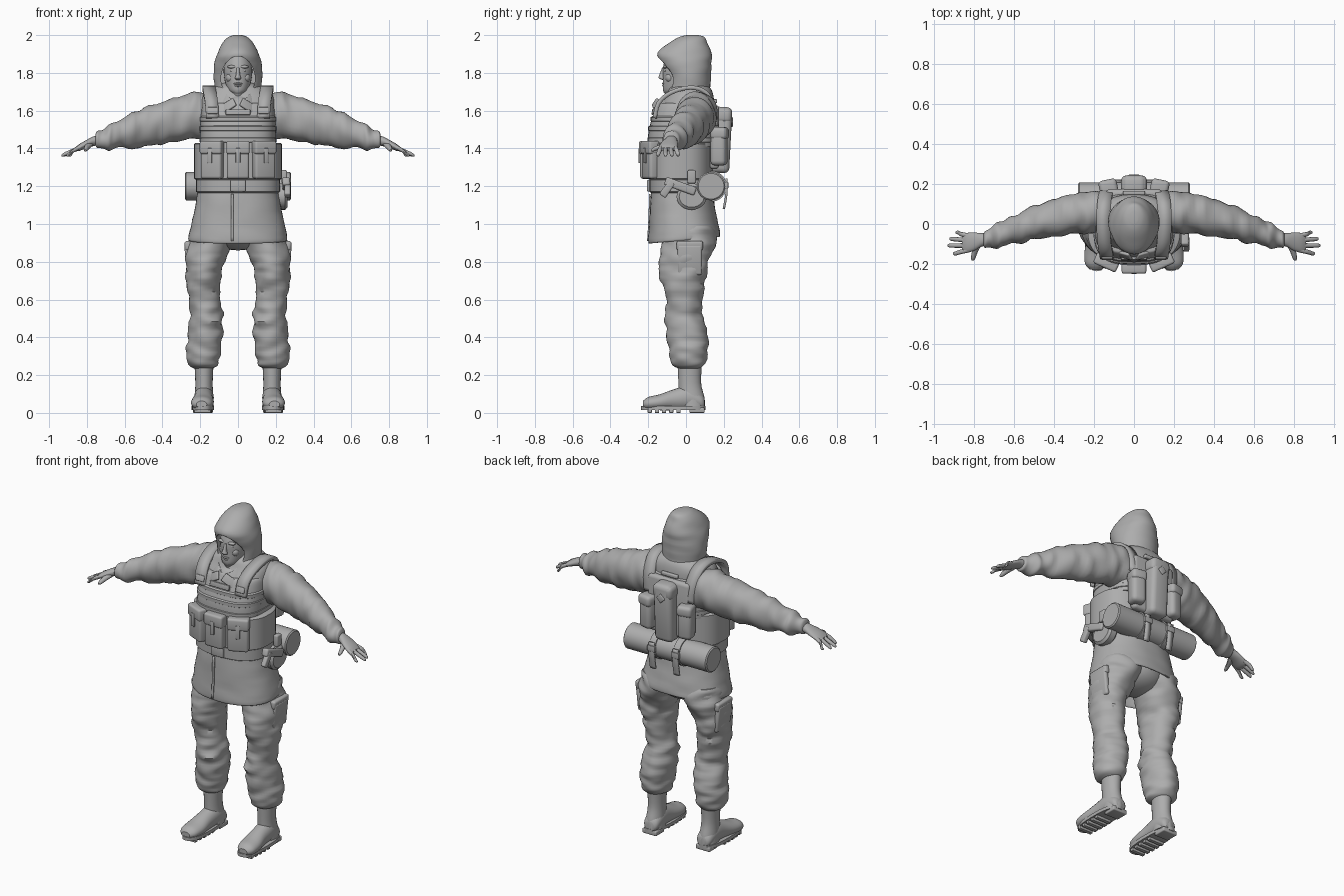
import bpy, bmesh, math
from mathutils import Vector, Matrix, Euler, noise

default_cube = bpy.data.objects.get("Cube")
if default_cube:
    bpy.data.objects.remove(default_cube, do_unlink=True)

grey = bpy.data.materials.new("plain_grey")
grey.use_nodes = True
grey.diffuse_color = (0.42, 0.42, 0.42, 1)
grey.node_tree.nodes["Principled BSDF"].inputs["Base Color"].default_value = grey.diffuse_color


def finish(name, bm, mirror=False):
    """Turn a bmesh into a shaded object, optionally mirrored across x."""
    bmesh.ops.recalc_face_normals(bm, faces=bm.faces)
    mesh = bpy.data.meshes.new(name)
    bm.to_mesh(mesh)
    bm.free()
    mesh.materials.append(grey)
    obj = bpy.data.objects.new(name, mesh)
    bpy.context.collection.objects.link(obj)
    bpy.ops.object.select_all(action='DESELECT')
    obj.select_set(True)
    bpy.context.view_layer.objects.active = obj
    bpy.ops.object.shade_smooth_by_angle(angle=math.radians(40))
    if mirror:
        obj.modifiers.new("mirror", 'MIRROR')
    return obj


def spline(rings, steps):
    """Catmull-Rom interpolation between ring descriptions."""
    result = []
    last = len(rings) - 1
    for k in range(last):
        a, b, c, d = rings[max(k - 1, 0)], rings[k], rings[k + 1], rings[min(k + 2, last)]
        for s in range(steps):
            t = s / steps
            result.append([q + t * (r - p + t * (2 * p - 5 * q + 4 * r - w + t * (3 * q - p - 3 * r + w))) / 2
                           if steps > 1 else q for p, q, r, w in zip(a, b, c, d)])
    return result + [rings[-1]]


def loft(name, rings, axis='Z', sides=24, power=2, rough=0, mirror=False, steps=4, tilt=0):
    """Skin rings given as x, y, z and two half widths across the axis."""
    bm = bmesh.new()
    loops = []
    stretch = Vector([24 if axis == letter else 9 for letter in "XYZ"])

    def bulge(value):
        return math.copysign(abs(value) ** (2 / power), value)

    for x, y, z, a, b in spline(rings, steps):
        loop = []
        for i in range(sides):
            angle = math.tau * i / sides
            u, v = a * bulge(math.cos(angle)), b * bulge(math.sin(angle))
            offset = Vector({'X': (0, u, v), 'Y': (u, 0, v), 'Z': (u, v, 0)}[axis])
            point = Vector((x, y, z)) + offset
            point += offset.normalized() * rough * noise.noise(point * stretch)
            point.z += tilt * point.y * max(0, min(1, (1.15 - point.z) * 4))
            loop.append(bm.verts.new(point))
        loops.append(loop)
    for low, high in zip(loops, loops[1:]):
        for i in range(sides):
            j = (i + 1) % sides
            bm.faces.new((low[i], low[j], high[j], high[i]))
    bm.faces.new(loops[0])
    bm.faces.new(loops[-1])
    return finish(name, bm, mirror)


def box(name, loc, size, turn=(0, 0, 0), bevel=0.008, mirror=False):
    bm = bmesh.new()
    bmesh.ops.create_cube(bm, size=1)
    bmesh.ops.scale(bm, vec=size, verts=bm.verts)
    bmesh.ops.bevel(bm, geom=bm.edges[:], offset=bevel, segments=3, profile=0.5, affect='EDGES')
    spin = Euler([math.radians(t) for t in turn]).to_matrix().to_4x4()
    bm.transform(Matrix.Translation(loc) @ spin)
    return finish(name, bm, mirror)


def ball(name, loc, size, mirror=False):
    bm = bmesh.new()
    bmesh.ops.create_uvsphere(bm, u_segments=16, v_segments=10, radius=1)
    bm.transform(Matrix.Translation(loc) @ Matrix.Diagonal((*size, 1)))
    return finish(name, bm, mirror)


def strip(name, points, width, thick=0.014, mirror=False):
    """Flat webbing running through points, wide along x."""
    bm = bmesh.new()
    rows = [[bm.verts.new((p[0] + s * width / 2, p[1], p[2])) for s in (-1, 1)] for p in spline(points, 4)]
    for a, b in zip(rows, rows[1:]):
        bm.faces.new((a[0], a[1], b[1], b[0]))
    obj = finish(name, bm, mirror)
    obj.modifiers.new("thickness", 'SOLIDIFY').thickness = thick
    obj.modifiers["thickness"].offset = 0
    return obj


def band(name, low, high, y, rx, ry, power=2.5):
    """Horizontal belt with softened rims."""
    rings = [(0, y, low, rx - .008, ry - .008), (0, y, low + .006, rx, ry),
             (0, y, high - .006, rx, ry), (0, y, high, rx - .008, ry - .008)]
    return loft(name, rings, sides=48, power=power, steps=1)


# Boots
loft("boot_shafts", [(.18, .02, .28, .052, .066), (.18, .02, .16, .046, .06),
                     (.18, .03, .08, .05, .068), (.18, .035, .03, .052, .066)], mirror=True)
loft("boot_feet", [(.178, .098, .05, .03, .03), (.178, .08, .06, .046, .045), (.18, .02, .08, .052, .065),
                   (.183, -.06, .07, .052, .056), (.188, -.14, .056, .06, .042),
                   (.192, -.2, .05, .053, .034), (.193, -.228, .045, .028, .018)], axis='Y', mirror=True)
loft("boot_soles", [(.186, -.067, z, .06, .17) for z in (.016, .036)], power=2.6, steps=1, mirror=True)
box("boot_heels", (.18, .058, .014), (.094, .08, .028), bevel=.006, mirror=True)
for k in range(5):
    box("sole_lug", (.188, -.04 - k * .038, .01), (.1 - .006 * max(0, k - 2), .022, .02), bevel=.003, mirror=True)

# Trousers
loft("trouser_legs", [(.12, .01, .99, .12, .14), (.147, .015, .9, .122, .138), (.177, -.005, .8, .103, .13),
                      (.185, -.012, .72, .094, .122), (.176, -.01, .6, .084, .094), (.165, -.01, .5, .087, .1),
                      (.175, .008, .4, .095, .108), (.182, .012, .32, .09, .098),
                      (.179, .012, .255, .074, .088), (.178, .015, .235, .05, .06)],
     rough=.018, sides=40, steps=6, mirror=True)
ball("trouser_seat", (0, .015, .96), (.17, .14, .1))
box("thigh_pockets", (.262, .02, .81), (.03, .13, .16), (0, 6, 0), .012, True)
box("thigh_pocket_flaps", (.264, .02, .885), (.036, .14, .05), (0, 6, 0), .012, True)

# Jacket
loft("jacket_body", [(0, -.02, 1.12, .2, .155), (0, -.025, 1.3, .21, .165), (0, -.015, 1.45, .198, .165),
                     (0, 0, 1.6, .195, .15), (0, .02, 1.68, .185, .125), (0, .02, 1.725, .13, .105),
                     (0, .02, 1.75, .07, .06)], sides=40, power=2.3)
loft("jacket_skirt", [(0, -.02, 1.22, .206, .16), (0, -.02, 1.1, .226, .17), (0, -.013, 1, .247, .182),
                      (0, -.01, .925, .262, .19), (0, -.01, .92, .25, .178), (0, -.01, .97, .24, .17)],
     sides=48, power=2.3, rough=.004, tilt=.1)
strip("jacket_placket", [(-.03, -.191, 1.16), (-.03, -.195, 1.03), (-.03, -.202, .91)], .012, .008)
loft("sleeves", [(.1, .06, 1.575, .09, .1), (.2, .06, 1.577, .105, .122), (.3, .05, 1.56, .102, .12),
                 (.43, .025, 1.53, .09, .11), (.56, -.012, 1.495, .076, .09), (.65, -.045, 1.468, .064, .072),
                 (.685, -.06, 1.457, .066, .068), (.715, -.068, 1.45, .052, .053),
                 (.745, -.075, 1.447, .046, .045), (.755, -.078, 1.445, .03, .028)],
     axis='X', sides=32, rough=.014, steps=6, mirror=True)

# Hands
loft("hands", [(.73, -.074, 1.447, .03, .026), (.765, -.08, 1.438, .034, .026), (.8, -.088, 1.424, .045, .022),
               (.84, -.095, 1.405, .05, .018), (.862, -.097, 1.395, .042, .01)], axis='X', mirror=True)
for base, tip, reach in ((-.058, -.042, .895), (-.082, -.075, .926), (-.108, -.108, .934), (-.132, -.148, .908)):
    loft("fingers", [(.835, base, 1.407, .012, .012), (.87, (base + tip) / 2, 1.39, .0115, .012),
                     (reach - .012, tip, 1.368, .01, .01), (reach, tip, 1.362, .004, .004)],
         axis='X', sides=10, mirror=True)
loft("thumbs", [(.785, -.1, 1.425, .022, .016), (.798, -.14, 1.408, .015, .014),
                (.806, -.172, 1.395, .011, .011), (.808, -.184, 1.39, .005, .005)], axis='Y', sides=10, mirror=True)

# Hood with a cut face opening
hood = loft("hood", [(0, -.015, 1.56, .15, .16), (0, -.01, 1.63, .137, .145), (0, .01, 1.7, .122, .12),
                     (0, .014, 1.78, .128, .118), (0, 0, 1.85, .125, .135), (0, -.008, 1.905, .108, .143),
                     (0, .012, 1.96, .08, .1), (0, .03, 1.99, .05, .066), (0, .035, 2, .02, .03)],
            sides=48, rough=.004)
cutter = loft("opening_cutter", [(0, y, 1.77, .09, .118) for y in (-.4, -.01)], axis='Y', sides=40, power=1.9, steps=1)
cut = hood.modifiers.new("opening", 'BOOLEAN')
cut.operation, cut.object, cut.solver = 'DIFFERENCE', cutter, 'EXACT'
bpy.context.view_layer.objects.active = hood
bpy.ops.object.modifier_apply(modifier=cut.name)
bpy.data.objects.remove(cutter, do_unlink=True)

# Face
loft("head", [(0, -.03, 1.63, .055, .06), (0, -.055, 1.685, .036, .054), (0, -.05, 1.71, .055, .072),
              (0, -.037, 1.77, .072, .085), (0, -.03, 1.83, .075, .092), (0, -.02, 1.9, .06, .08)], sides=32)
loft("nose", [(0, -.118, 1.828, .007, .008), (0, -.127, 1.79, .011, .014),
              (0, -.128, 1.772, .017, .016), (0, -.118, 1.763, .011, .006)], sides=12)
ball("brows", (.03, -.108, 1.832), (.027, .014, .009), True)
ball("eyes", (.03, -.105, 1.812), (.014, .01, .007), True)
ball("cheeks", (.04, -.085, 1.775), (.024, .024, .026), True)
ball("upper_lip", (0, -.118, 1.743), (.023, .009, .006))
ball("lower_lip", (0, -.117, 1.731), (.019, .009, .006))
ball("chin", (0, -.1, 1.705), (.026, .02, .018))
loft("scarf", [(0, -.04, 1.6, .1, .11), (0, -.04, 1.64, .088, .1), (0, -.04, 1.67, .072, .08),
               (0, -.035, 1.685, .05, .05)], rough=.012)
box("collar_flaps", (.052, -.155, 1.625), (.085, .016, .05), (-25, 32, 15), .006, True)

# Vest
loft("vest", [(0, -.022, 1.41, .2, .18), (0, -.019, 1.5, .2, .178), (0, -.006, 1.6, .194, .16),
              (0, 0, 1.635, .185, .15), (0, 0, 1.64, .17, .135)], sides=48, power=2.9)
for z, y, ry in ((1.445, -.021, .184), (1.505, -.018, .182), (1.555, -.013, .174)):
    band("vest_webbing", z - .016, z + .016, y, .203, ry, 2.9)
band("cummerbund", 1.235, 1.43, -.03, .232, .172)
band("belt", 1.165, 1.24, -.022, .222, .172)
box("belt_buckle", (0, -.195, 1.203), (.08, .022, .062), bevel=.006)
strip("shoulder_straps", [(.135, -.166, 1.56), (.14, -.145, 1.64), (.15, -.08, 1.695), (.155, .02, 1.722),
                          (.15, .1, 1.7), (.14, .15, 1.62), (.13, .16, 1.52)], .068, .022, True)
box("strap_buckles", (.135, -.168, 1.6), (.055, .02, .035), (-18, 0, 0), .005, True)
box("chest_tab", (0, -.174, 1.592), (.13, .014, .03), (-8, 0, 0), .004)

# Front pouches
for x, y, turn, both in ((0, -.215, 0, False), (.136, -.188, 24, True)):
    side = Vector((math.sin(math.radians(turn)), -math.cos(math.radians(turn)), 0))
    middle = Vector((x, y, 1.337))
    box("magazine_pouch", middle, (.118, .056, .195), (0, 0, turn), .014, both)
    box("pouch_flap", middle + side * .004 + Vector((0, 0, .068)), (.124, .06, .07), (0, 0, turn), .012, both)
    box("pouch_tab", middle + side * .031 + Vector((0, 0, .025)), (.024, .01, .08), (0, 0, turn), .003, both)

# Back packs
box("back_panel", (0, .15, 1.46), (.28, .05, .34), bevel=.02)
box("tall_back_pack", (0, .187, 1.445), (.12, .1, .35), (-3, 0, 0), .028)
box("tall_pack_lid", (0, .193, 1.575), (.128, .1, .08), (-3, 0, 0), .025)
box("pack_badge_ring", (0, .243, 1.54), (.04, .012, .04), (0, 45, 0), .005)
box("side_back_pouches", (.127, .175, 1.41), (.085, .085, .2), (0, 0, -12), .024, True)
box("side_pouch_lids", (.127, .178, 1.48), (.092, .09, .065), (0, 0, -12), .02, True)
box("carry_handle", (0, .155, 1.65), (.11, .02, .022), bevel=.006)

# Bedroll and its straps
loft("bedroll", [(x, .133, 1.2, r, r) for x, r in ((-.28, .068), (-.274, .075), (.274, .075), (.28, .068))],
     axis='X', sides=32, steps=1)
loft("bedroll_straps", [(x, .133, 1.2, .082, .082) for x in (.06, .1)], axis='X', sides=32, steps=1, mirror=True)
strip("strap_tails", [(.08, .214, 1.24), (.08, .214, 1.16), (.08, .2, 1.08)], .036, .012, True)
box("bedroll_buckles", (.08, .216, 1.205), (.052, .016, .035), bevel=.004, mirror=True)

# Left hip gear
loft("hip_canteen", [(x, .03, 1.145, a, b) for x, a, b in ((.205, .07, .06), (.215, .08, .07),
                                                       (.25, .08, .07), (.262, .066, .056))],
     axis='X', steps=1)
box("holster", (.255, -.03, 1.2), (.04, .17, .045), (-20, 0, 0), .01)
box("holster_grip", (.262, -.1, 1.185), (.03, .04, .09), (-35, 0, 0), .008)
box("holster_hanger", (.245, .03, 1.25), (.03, .045, .07), bevel=.008)
